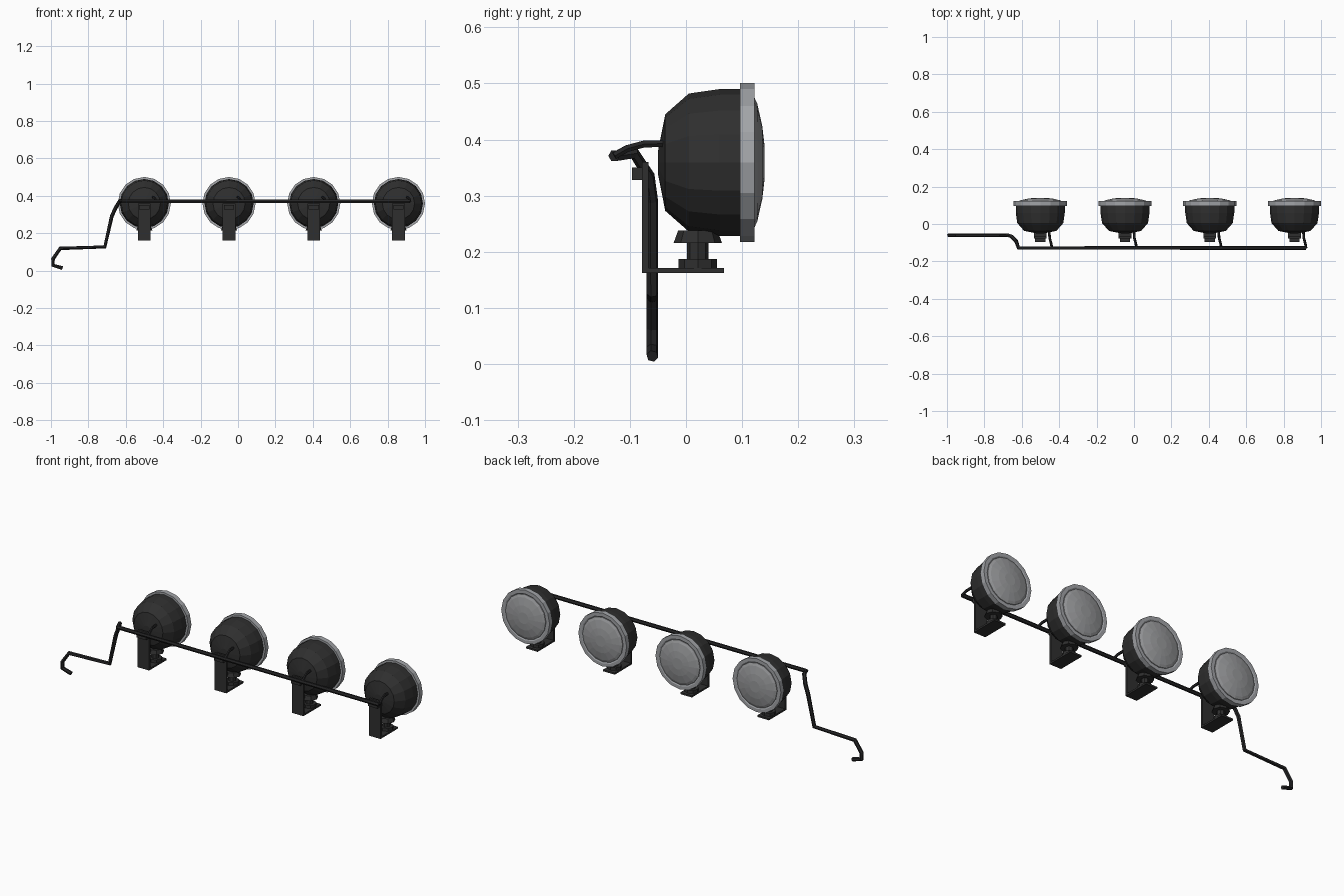
import bpy, bmesh, math
from mathutils import Matrix, Vector

if "Cube" in bpy.data.objects:
    bpy.data.objects.remove(bpy.data.objects["Cube"], do_unlink=True)


def material(name, rgb):
    m = bpy.data.materials.new(name)
    m.use_nodes = True
    m.diffuse_color = (*rgb, 1)
    node = next(n for n in m.node_tree.nodes if n.type == 'BSDF_PRINCIPLED')
    node.inputs["Base Color"].default_value = (*rgb, 1)
    return m


BLACK = material("black housing", (0.028, 0.028, 0.028))
ROD = material("black rod", (0.018, 0.018, 0.019))
RIM = material("silver rim", (0.36, 0.37, 0.39))
LENS = material("grey lens", (0.32, 0.325, 0.335))


def add_object(name, data, mat):
    ob = bpy.data.objects.new(name, data)
    data.materials.append(mat)
    bpy.context.collection.objects.link(ob)
    return ob


def finish(name, bm, mat):
    bmesh.ops.recalc_face_normals(bm, faces=bm.faces)
    me = bpy.data.meshes.new(name)
    bm.to_mesh(me)
    bm.free()
    return add_object(name, me, mat)


def lathe(name, profile, centre, mat, axis='Y', sides=16, closed=False):
    """Spin (distance along axis, radius) points; open ends are capped."""
    bm = bmesh.new()
    rings = []
    for d, r in profile:
        ring = []
        for i in range(sides):
            a = 2 * math.pi * i / sides
            u, v = r * math.cos(a), r * math.sin(a)
            p = (u, d, v) if axis == 'Y' else (u, v, d)
            ring.append(bm.verts.new(Vector(p) + Vector(centre)))
        rings.append(ring)
    pairs = list(zip(rings, rings[1:]))
    if closed:
        pairs.append((rings[-1], rings[0]))
    else:
        bm.faces.new(rings[0])
        bm.faces.new(rings[-1])
    for a, b in pairs:
        for i in range(sides):
            j = (i + 1) % sides
            bm.faces.new((a[i], a[j], b[j], b[i]))
    return finish(name, bm, mat)


def box(name, low, high, mat):
    lo, hi = Vector(low), Vector(high)
    bm = bmesh.new()
    bmesh.ops.create_cube(bm, size=1, matrix=Matrix.Translation((lo + hi) / 2)
                          @ Matrix.Diagonal((*(hi - lo), 1)))
    return finish(name, bm, mat)


def rod(name, points, radius, mat):
    cu = bpy.data.curves.new(name, 'CURVE')
    cu.dimensions = '3D'
    cu.bevel_depth = radius
    cu.bevel_resolution = 1
    cu.use_fill_caps = True
    sp = cu.splines.new('POLY')
    sp.points.add(len(points) - 1)
    for p, co in zip(sp.points, points):
        p.co = (*co, 1)
    sp.use_smooth = False
    return add_object(name, cu, mat)


HOUSING = [(-0.05, 0.02), (-0.037, 0.086), (0.005, 0.123), (0.06, 0.131), (0.097, 0.131)]
RING = [(0.096, 0.125), (0.096, 0.142), (0.122, 0.142), (0.122, 0.125), (0.117, 0.117)]
GLASS = [(0.112, 0.12), (0.121, 0.118), (0.127, 0.105), (0.136, 0.065), (0.14, 0.03)]
HEIGHT = 0.359

for n in range(4):
    x = -0.501 + 0.453 * n
    tag = f"_{n + 1}"
    # lamp body, rim and lens
    hub = (x, 0, HEIGHT)
    lathe("lamp_housing" + tag, HOUSING, hub, BLACK)
    lathe("lamp_rim" + tag, RING, hub, RIM, closed=True)
    lathe("lamp_lens" + tag, GLASS, hub, LENS)

    # L-shaped bracket with its clamp block
    box("bracket_plate" + tag, (x - 0.034, -0.078, 0.163), (x + 0.034, -0.067, 0.36), BLACK)
    box("bracket_foot" + tag, (x - 0.034, -0.078, 0.162), (x + 0.034, 0.068, 0.171), BLACK)
    box("clamp_block" + tag, (x - 0.027, -0.096, 0.328), (x + 0.027, -0.077, 0.35), BLACK)

    # swivel mount between foot and lamp
    base = (x, 0.021, 0)
    lathe("mount_nut" + tag, [(0.17, 0.034), (0.187, 0.034)], base, BLACK, 'Z', 8)
    lathe("mount_post" + tag, [(0.186, 0.019), (0.22, 0.019)], base, BLACK, 'Z', 8)
    lathe("mount_saddle" + tag, [(0.216, 0.043), (0.238, 0.035)], base, BLACK, 'Z', 8)

    # short cable from the rail into the lamp
    rod("lamp_cable" + tag, [(x + 0.062, -0.128, 0.371), (x + 0.058, -0.105, 0.384),
                             (x + 0.05, -0.075, 0.392), (x + 0.047, -0.03, 0.393)], 0.007, ROD)

# rail running past the lamps, then bending down to the hooked end
rod("rail", [(0.92, -0.128, 0.371), (-0.617, -0.128, 0.371), (-0.63, -0.092, 0.375),
             (-0.655, -0.066, 0.335), (-0.675, -0.06, 0.29), (-0.712, -0.06, 0.127),
             (-0.95, -0.06, 0.119), (-0.989, -0.06, 0.063), (-0.989, -0.06, 0.029),
             (-0.938, -0.06, 0.014)], 0.0105, ROD)
